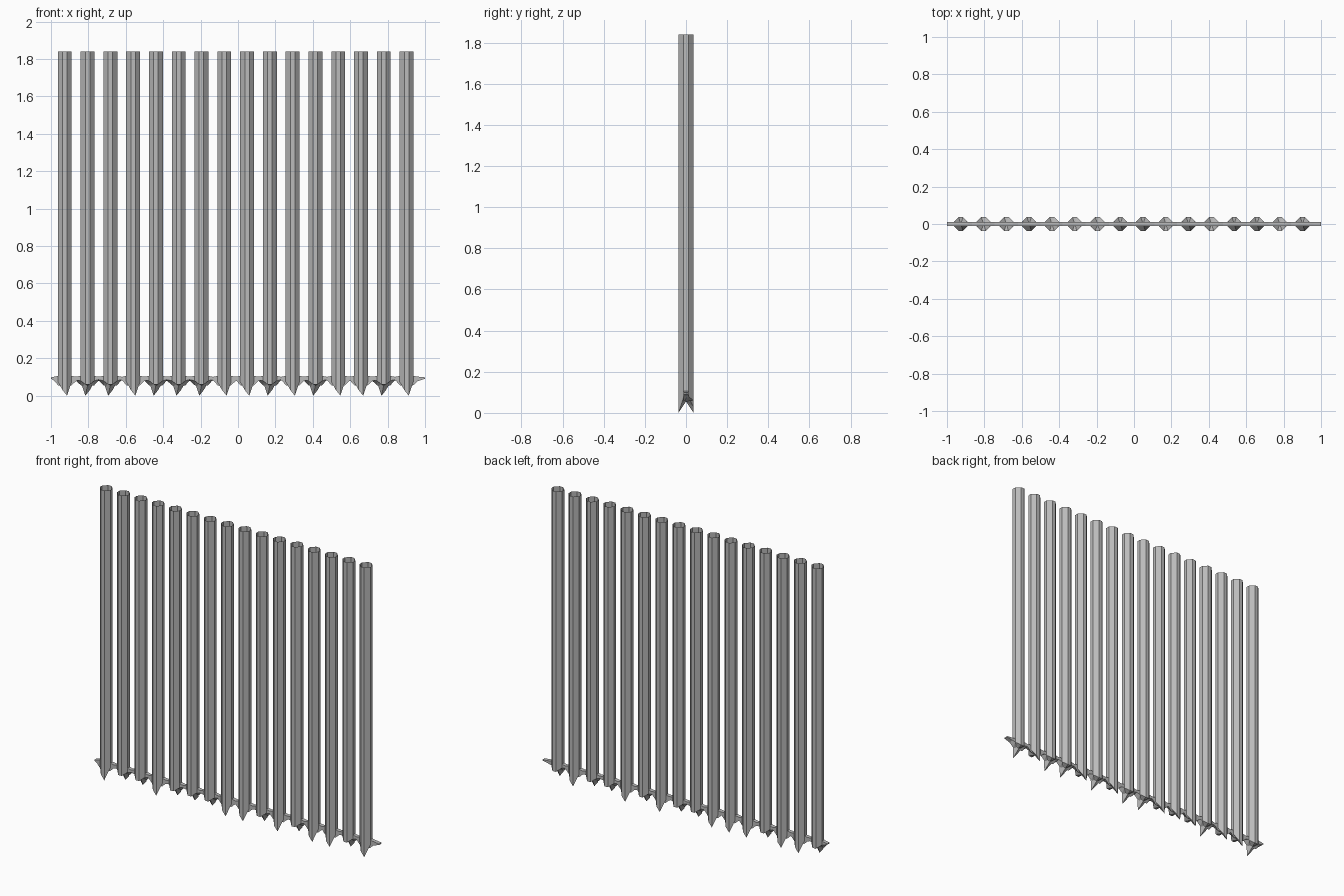
import bpy, bmesh

if "Cube" in bpy.data.objects:
    bpy.data.objects.remove(bpy.data.objects["Cube"], do_unlink=True)

iron = bpy.data.materials.new("grey_iron")
iron.use_nodes = True
GREY = (0.5, 0.5, 0.5, 1)
iron.diffuse_color = GREY
iron.node_tree.nodes["Principled BSDF"].inputs["Base Color"].default_value = GREY

# F: spike on the front side, B: bar turned half round
LAYOUT = "FBBFBBBFFBFBFFBF"
FIRST_X, STEP = -0.926, 0.1218
HEIGHT, R, C = 1.84, 0.037, 0.012


def finish(bm, name, x, turned):
    bmesh.ops.recalc_face_normals(bm, faces=bm.faces)
    mesh = bpy.data.meshes.new(name)
    bm.to_mesh(mesh)
    bm.free()
    mesh.materials.append(iron)
    obj = bpy.data.objects.new(name, mesh)
    obj.location.x = x
    obj.rotation_euler.z = 3.14159265 if turned else 0
    bpy.context.collection.objects.link(obj)


def bridge(bm, rings):
    for a, b in zip(rings, rings[1:]):
        n = len(a)
        for i in range(n):
            j = (i + 1) % n
            bm.faces.new((a[i], a[j], b[j], b[i]))


# Chamfered diamond tube, open at the top, with an oblique pointed foot
def add_bar(name, x, turned):
    bm = bmesh.new()
    outline = [(C, -R), (R, -C), (R, C), (C, R), (-C, R), (-R, C), (-R, -C), (-C, -R)]
    foot = [0, 0.075, 0.08, 0.06, 0.06, 0.08, 0.075, 0.03]
    top = [bm.verts.new((px, py, HEIGHT)) for px, py in outline]
    low = [bm.verts.new((px, py, z)) for (px, py), z in zip(outline, foot)]
    bridge(bm, [top, low])
    hub = bm.verts.new((0, 0, 0.055))
    for i in range(8):
        bm.faces.new((low[i], hub, low[(i + 1) % 8]))
    finish(bm, name, x, turned)


# Thin cross thorn with wedge ends and a curved, slanted underside
def add_thorn(name, x, turned):
    bm = bmesh.new()
    stations = [(-0.074, 0.098, 0.093, 0.091), (-0.055, 0.102, 0.085, 0.078),
                (-0.035, 0.106, 0.08, 0.055), (0.035, 0.106, 0.08, 0.055),
                (0.06, 0.102, 0.085, 0.078), (0.1, 0.098, 0.093, 0.091)]
    rings = []
    for px, high, mid, low in stations:
        section = [(-0.012, high), (0.012, high), (0.012, mid), (-0.012, low)]
        rings.append([bm.verts.new((px, y, z)) for y, z in section])
    bridge(bm, rings)
    bm.faces.new(rings[0])
    bm.faces.new(rings[-1])
    finish(bm, name, x, turned)


for i, side in enumerate(LAYOUT):
    x = FIRST_X + i * STEP
    add_bar(f"bar_{i + 1}", x, side == "B")
    add_thorn(f"cross_thorn_{i + 1}", x, side == "B")
